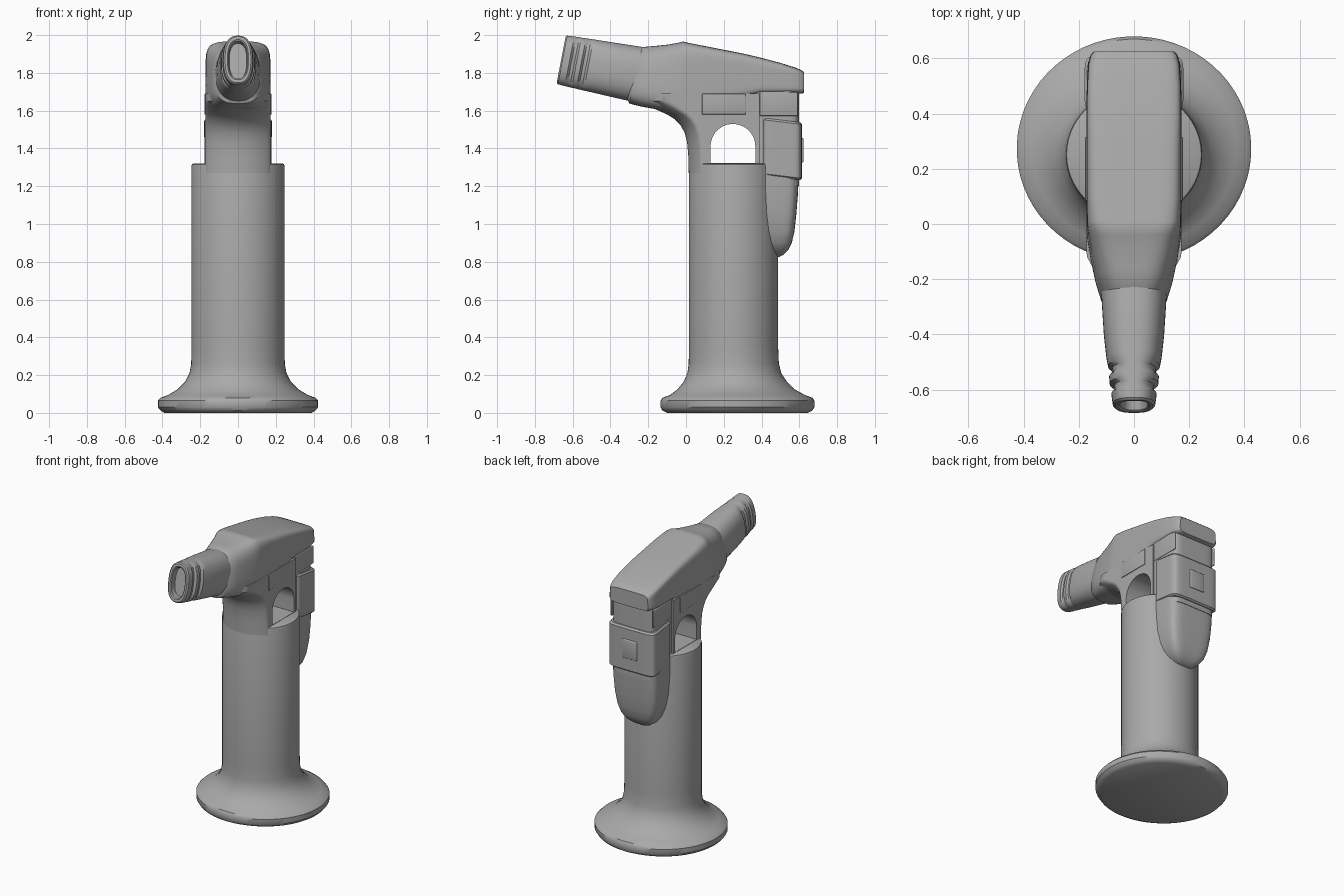
import bpy
import math
from mathutils import Vector

if "Cube" in bpy.data.objects:
    bpy.data.objects.remove(bpy.data.objects["Cube"])

grey = bpy.data.materials.new("satin grey")
grey.use_nodes = True
COLOUR = (0.4, 0.4, 0.4, 1)
grey.diffuse_color = COLOUR
grey.node_tree.nodes["Principled BSDF"].inputs["Base Color"].default_value = COLOUR


def finish(ob, angle=35, bevel=0):
    """Assign the material, round the edges and smooth the shading."""
    ob.data.materials.clear()
    ob.data.materials.append(grey)
    bpy.ops.object.select_all(action="DESELECT")
    bpy.context.view_layer.objects.active = ob
    ob.select_set(True)
    if bevel:
        mod = ob.modifiers.new("rounded edges", "BEVEL")
        mod.width, mod.segments = bevel, 3
        mod.limit_method, mod.angle_limit = "ANGLE", math.radians(40)
        bpy.ops.object.modifier_apply(modifier=mod.name)
    bpy.ops.object.shade_smooth_by_angle(angle=math.radians(angle))
    return ob


def loft(name, rings, **kw):
    """Skin a row of equal rings and cap both ends."""
    n = len(rings[0])
    verts = [p for ring in rings for p in ring]
    faces = [(r * n + i, r * n + (i + 1) % n, (r + 1) * n + (i + 1) % n, (r + 1) * n + i)
             for r in range(len(rings) - 1) for i in range(n)]
    last = (len(rings) - 1) * n
    faces += [tuple(reversed(range(n))), tuple(range(last, last + n))]
    me = bpy.data.meshes.new(name)
    me.from_pydata(verts, [], faces)
    ob = bpy.data.objects.new(name, me)
    bpy.context.collection.objects.link(ob)
    bpy.context.view_layer.objects.active = ob
    ob.select_set(True)
    bpy.ops.object.mode_set(mode="EDIT")
    bpy.ops.mesh.select_all(action="SELECT")
    bpy.ops.mesh.normals_make_consistent(inside=False)
    bpy.ops.object.mode_set(mode="OBJECT")
    return finish(ob, **kw)


def section(a, b, power=2, n=64):
    """Superellipse outline: round at power 2, boxier above."""
    pts = []
    for i in range(n):
        t = math.tau * (i + 0.5) / n
        c, s = math.cos(t), math.sin(t)
        pts.append((a * math.copysign(abs(c) ** (2 / power), c),
                    b * math.copysign(abs(s) ** (2 / power), s)))
    return pts


def upright(z, w, y0, y1, power, slope=0):
    """Horizontal ring between two depths, optionally sloping toward the back."""
    mid = (y0 + y1) / 2
    return [Vector((x, mid + y, z + slope * y)) for x, y in section(w, (y1 - y0) / 2, power)]


# Flared foot and round handle: height, half width, front, back
handle = [(0, .39, -.10, .645), (.012, .41, -.125, .67), (.03, .425, -.135, .68),
          (.065, .425, -.135, .68), (.08, .41, -.125, .67), (.095, .37, -.085, .63),
          (.125, .32, -.045, .575), (.165, .28, -.013, .535), (.21, .257, .007, .505),
          (.26, .248, .014, .492), (.35, .247, .015, .488), (1.305, .247, .015, .488),
          (1.316, .244, .018, .485), (1.32, .238, .024, .479)]
loft("handle", [upright(*r, 2) for r in handle])

# Neck sweeping forward under the head: height, front
neck_rings = []
for z, front in [(1.27, .014), (1.36, .012), (1.43, .006), (1.48, -.006), (1.52, -.027),
                 (1.555, -.06), (1.58, -.1), (1.6, -.145), (1.625, -.2), (1.65, -.26), (1.69, -.26)]:
    ring = []
    for x, y in section(.247, 1, 2, 96):
        depth = .25 + y * (.25 - front) if y < 0 else .25 + y * .3
        ring.append(Vector((max(-.173, min(.173, x)), min(depth, .39), z)))
    neck_rings.append(ring)
neck = loft("neck", neck_rings)

# Spine under the back of the head
spine = loft("trigger_block", [upright(z, .162, .33, .598, 7) for z in (1.2, 1.72)])

# Arched finger hole through the neck
arch = [(.13, 1.322), (.367, 1.322)]
arch += [(.2485 + .1185 * math.cos(t), 1.411 + .1185 * math.sin(t))
         for t in (math.pi * i / 24 for i in range(25))]
cutter = loft("finger_hole_cutter", [[Vector((x, y, z)) for y, z in arch] for x in (-.4, .4)])
cutter.hide_render = True
for ob in (neck, spine):
    mod = ob.modifiers.new("finger hole", "BOOLEAN")
    mod.object, mod.operation, mod.solver = cutter, "DIFFERENCE", "EXACT"
    bpy.context.view_layer.objects.active = ob
    bpy.ops.object.modifier_apply(modifier=mod.name)
    finish(ob)
bpy.data.objects.remove(cutter)

# Head: depth, bottom, top, half width, top narrowing, boxiness
head = [(-.278, 1.66, 1.925, .112, .85, 3), (-.265, 1.638, 1.937, .126, .87, 3),
        (-.2, 1.622, 1.943, .146, .87, 3.4), (-.12, 1.605, 1.95, .164, .88, 4),
        (-.05, 1.595, 1.96, .175, .9, 4.6), (-.02, 1.595, 1.966, .176, .94, 5),
        (.01, 1.6, 1.96, .174, .97, 6), (.1, 1.62, 1.942, .174, .98, 7),
        (.3, 1.665, 1.903, .174, .98, 7), (.39, 1.688, 1.882, .174, .98, 7),
        (.5, 1.69, 1.853, .172, .98, 7), (.58, 1.69, 1.828, .168, .97, 6),
        (.612, 1.69, 1.814, .16, .96, 6), (.626, 1.695, 1.802, .148, .96, 6)]
rings = []
for y, low, high, w, narrow, power in head:
    mid, half = (low + high) / 2, (high - low) / 2
    shear = .24 * min(1, max(0, -y / .2))
    rings.append([Vector((x * (1 + (narrow - 1) * (z / half + 1) / 2),
                          y + shear * z, mid + z)) for x, z in section(w, half, power)])
loft("head", rings)

# Oval nozzle with side grips and a recessed mouth: distance from tip, half width, half height
nozzle = [(.04, .046, .094), (.006, .05, .1), (0, .056, .108), (0, .068, .124), (.008, .077, .131),
          (.045, .082, .134), (.056, .072, .134), (.072, .072, .135), (.083, .088, .135),
          (.108, .09, .136), (.119, .079, .137), (.136, .079, .137), (.148, .094, .138),
          (.18, .1, .139), (.26, .109, .142), (.42, .119, .148), (.5, .115, .14)]
tilt = math.radians(10.9)
back = Vector((0, math.cos(tilt), -math.sin(tilt)))
up = Vector((0, math.sin(tilt), math.cos(tilt)))
tip = Vector((0, -.661, 1.87))
loft("nozzle", [[tip + back * s + up * v + Vector((x, 0, 0)) for x, v in section(w, h, 2.5)]
                for s, w, h in nozzle])

# Band wrapping the back, its edges sloping down to the rear
band = [(1.245, .168, .41, .604), (1.255, .178, .4, .614),
        (1.54, .179, .4, .614), (1.55, .17, .41, .604)]
loft("band", [upright(*r, 7, -.12) for r in band])

# Rounded lever running down the back of the handle
lever = [(.825, .03, .36, .49), (.835, .065, .36, .513), (.86, .1, .36, .54), (.9, .13, .36, .56),
         (.96, .15, .36, .574), (1.05, .165, .36, .584), (1.15, .171, .36, .592), (1.27, .174, .36, .598)]
loft("lever", [upright(*r, 5) for r in lever])


def plate(name, size, place, bevel):
    bpy.ops.mesh.primitive_cube_add(size=1, location=place)
    ob = bpy.context.object
    ob.name = name
    ob.scale = size
    bpy.ops.object.transform_apply(location=False, rotation=False)
    finish(ob, bevel=bevel)


# Raised side panels, trigger sides and a small catch on the band
for side, x in (("right", -1), ("left", 1)):
    plate(side + "_panel", (.008, .23, .11), (x * .173, .2, 1.635), .003)
    plate(side + "_trigger", (.012, .2, .125), (x * .16, .492, 1.635), .005)
plate("catch", (.11, .02, .13), (0, .612, 1.39), .006)
